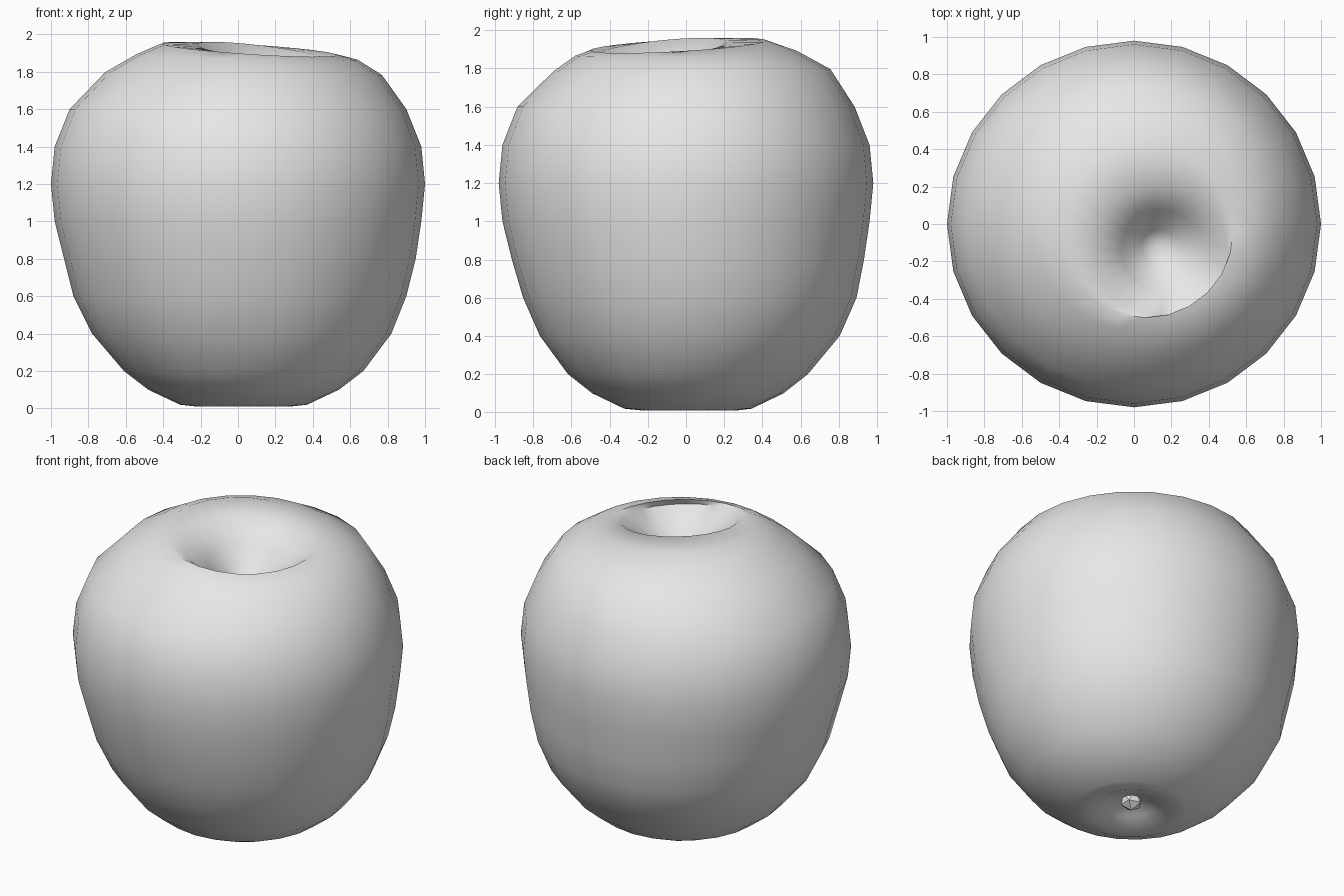
import bpy
import bmesh
from math import cos, sin, pi, radians
from mathutils import Matrix

default = bpy.data.objects.get("Cube")
if default:
    bpy.data.objects.remove(default, do_unlink=True)

SEGMENTS = 24
HIGH_SIDE = radians(140)   # direction in which the crown rises


def make_material(name, colour):
    material = bpy.data.materials.new(name)
    material.use_nodes = True
    material.diffuse_color = colour
    material.node_tree.nodes["Principled BSDF"].inputs["Base Color"].default_value = colour
    return material


def make_object(name, bm, material):
    bmesh.ops.recalc_face_normals(bm, faces=bm.faces)
    mesh = bpy.data.meshes.new(name)
    bm.to_mesh(mesh)
    bm.free()
    mesh.materials.append(material)
    obj = bpy.data.objects.new(name, mesh)
    bpy.context.scene.collection.objects.link(obj)
    return obj


def add_ring(bm, height, radius, cx, cy, tilt):
    ring = []
    for i in range(SEGMENTS):
        a = 2 * pi * i / SEGMENTS
        z = height + tilt * cos(a - HIGH_SIDE)
        ring.append(bm.verts.new((cx + radius * cos(a), cy + 0.98 * radius * sin(a), z)))
    return ring


def cap(bm, ring, centre):
    tip = bm.verts.new(centre)
    for i, vert in enumerate(ring):
        bm.faces.new((vert, ring[(i + 1) % SEGMENTS], tip))


skin = make_material("plain grey", (0.8, 0.8, 0.8, 1))

# Fruit body profile: height, radius, centre x, centre y, tilt
profile = [
    # hollow at the base
    (0.09, 0.07, 0.02, 0, 0),
    (0.06, 0.14, 0.02, 0, 0),
    (0.01, 0.25, 0.03, 0.02, 0),
    # flanks
    (0.02, 0.34, 0.03, 0.01, 0),
    (0.1, 0.51, 0.03, 0.01, 0),
    (0.2, 0.64, 0.03, 0.01, 0),
    (0.4, 0.8, 0.02, 0.02, 0),
    (0.6, 0.89, 0.01, 0.02, 0),
    (0.8, 0.94, 0.01, 0.01, 0),
    (1, 0.98, 0, 0, 0),
    (1.2, 1, 0, 0, 0),
    (1.4, 0.98, 0, 0, 0),
    (1.6, 0.9, 0, 0, 0),
    (1.79, 0.74, 0.03, 0.03, 0.01),
    (1.88, 0.59, 0.05, 0, 0.02),
    # sloping crown and stem hollow
    (1.92, 0.47, 0.06, -0.04, 0.04),
    (1.9, 0.36, 0.14, -0.14, 0.06),
    (1.79, 0.22, 0.15, -0.14, 0.04),
    (1.67, 0.09, 0.13, -0.12, 0.01),
]
bm = bmesh.new()
rings = [add_ring(bm, *row) for row in profile]
for lower, upper in zip(rings, rings[1:]):
    for i in range(SEGMENTS):
        j = (i + 1) % SEGMENTS
        bm.faces.new((lower[i], lower[j], upper[j], upper[i]))
cap(bm, rings[0], (0.02, 0, 0.1))
cap(bm, rings[-1], (0.12, -0.11, 1.63))
body = make_object("fruit_body", bm, skin)
bpy.ops.object.select_all(action="DESELECT")
body.select_set(True)
bpy.context.view_layer.objects.active = body
bpy.ops.object.shade_smooth_by_angle(angle=radians(60))

# Small faceted blossom remnant inside the base hollow
bm = bmesh.new()
bmesh.ops.create_icosphere(bm, subdivisions=1, radius=0.07,
                           matrix=Matrix.Translation((0.02, 0, 0.09)))
make_object("blossom_end", bm, skin)
